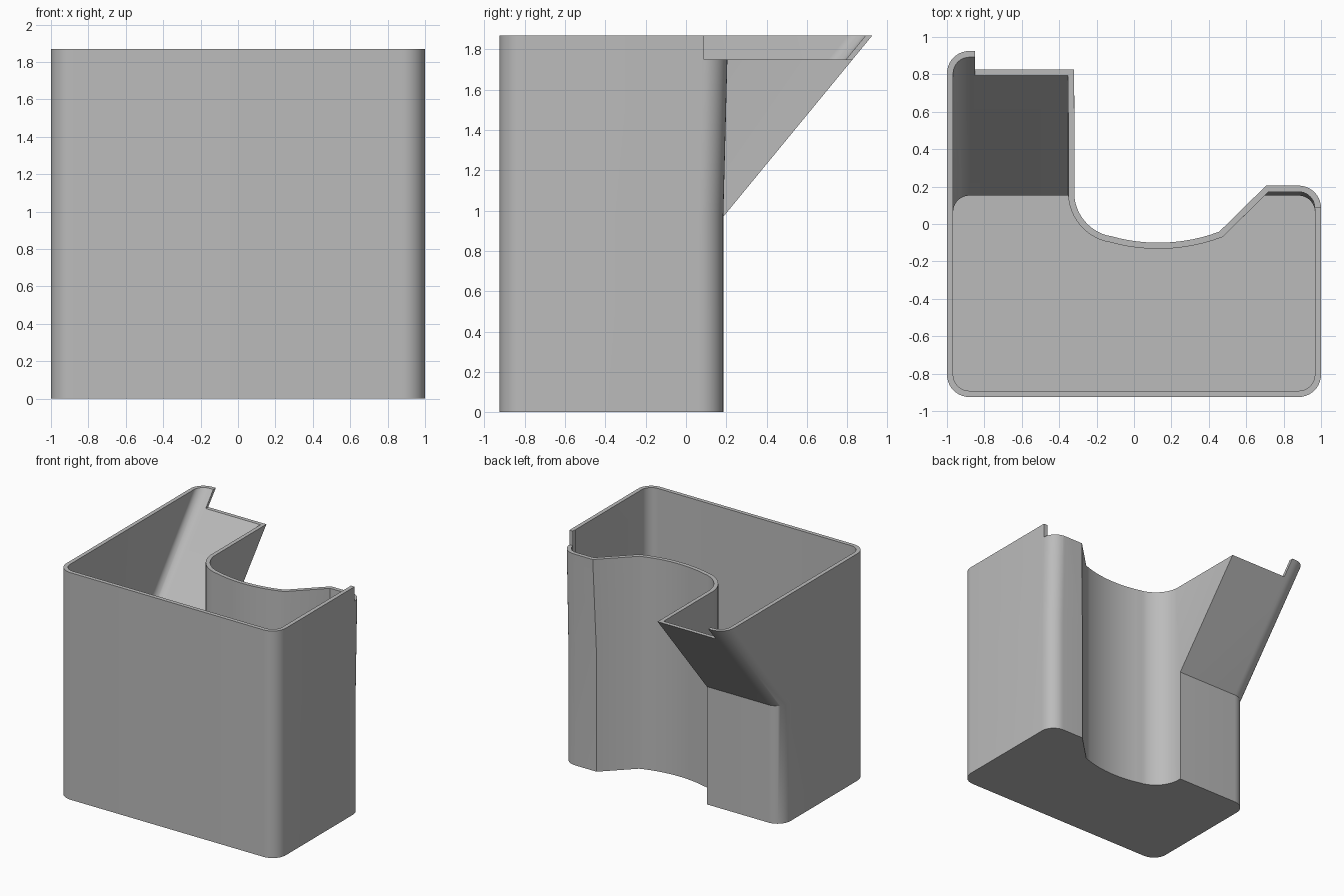
import bpy, bmesh, math
from mathutils import Vector

if "Cube" in bpy.data.objects:
    bpy.data.objects.remove(bpy.data.objects["Cube"])

WALL, KNEE, RIM, TOP = 0.033, 0.97, 1.75, 1.87


def arc(cx, cy, r, a0, a1, n):
    return [Vector((cx + r * math.cos(math.radians(a0 + (a1 - a0) * i / n)),
                    cy + r * math.sin(math.radians(a0 + (a1 - a0) * i / n))))
            for i in range(n + 1)]


def inset(pts, d):
    # mitred inward offset of a counter-clockwise outline
    out = []
    for i, p in enumerate(pts):
        a = (p - pts[i - 1]).normalized()
        b = (pts[(i + 1) % len(pts)] - p).normalized()
        na, nb = Vector((-a.y, a.x)), Vector((-b.y, b.x))
        out.append(p + (na + nb) * d / (1 + na.dot(nb)))
    return out


def lean(p, base, z):
    # chute at back left slopes outwards, back right tab flares slightly
    h = max(0, z - KNEE)
    if base.x < -0.3 and base.y > 0.06:
        if base.x < -0.33 or base.y > 0.17:
            return (p.x, p.y + h * 0.74 / 0.9, z)
    if base.x > 0.6 and base.y > 0.07:
        k = h * 0.026
        return (p.x + (k if base.x < 0.8 else 0), p.y + k, z)
    return (p.x, p.y, z)


def loft(name, pts, base, levels):
    bm = bmesh.new()
    rings = [[bm.verts.new(lean(p, b, z)) for p, b in zip(pts, base)] for z in levels]
    n = len(pts)
    for lo, hi in zip(rings, rings[1:]):
        for i in range(n):
            j = (i + 1) % n
            bm.faces.new((lo[i], lo[j], hi[j], hi[i]))
    bm.faces.new(rings[0][::-1])
    bm.faces.new(rings[-1])
    bmesh.ops.recalc_face_normals(bm, faces=bm.faces)
    me = bpy.data.meshes.new(name)
    bm.to_mesh(me)
    bm.free()
    ob = bpy.data.objects.new(name, me)
    bpy.context.collection.objects.link(ob)
    return ob


def box(name, x0, x1, y0, y1, z0, z1):
    pts = [Vector(c) for c in ((x0, y0), (x1, y0), (x1, y1), (x0, y1))]
    return loft(name, pts, [Vector((0, 0))] * 4, [z0, z1])


# Plan outline, counter-clockwise from the front left corner
outline = (arc(-0.88, -0.805, 0.12, 180, 270, 10)
           + arc(0.88, -0.805, 0.12, 270, 360, 10)
           + arc(0.88, 0.065, 0.12, 0, 90, 10)
           + [Vector((0.686, 0.185))]
           + arc(0.13, 0.83, 0.93, 290.5, 254, 12)
           + arc(-0.08, 0.17, 0.24, 254, 187, 10)
           + [Vector((-0.32, 0.185))]
           + arc(-0.88, 0.065, 0.12, 90, 180, 10))

# Bin body and the hollow inside it
body = loft("bin_body", outline, outline, [0, KNEE, TOP])
hollow = loft("hollow_cutter", inset(outline, WALL), outline, [0.035, KNEE, TOP + 0.1])

# Lowered rim along the back
cutters = [hollow,
           box("back_rim_cutter", -0.85, 0.9, -0.2, 1.3, RIM, 2.1),
           box("tab_rim_cutter", 0.8, 1.2, 0.09, 1.3, RIM, 2.1)]

bpy.context.view_layer.objects.active = body
body.select_set(True)
for c in cutters:
    mod = body.modifiers.new(c.name, 'BOOLEAN')
    mod.operation, mod.solver, mod.object = 'DIFFERENCE', 'EXACT', c
    bpy.ops.object.modifier_apply(modifier=mod.name)
for c in cutters:
    bpy.data.objects.remove(c)

# Plain grey plastic
mat = bpy.data.materials.new("grey_plastic")
mat.diffuse_color = (0.5, 0.5, 0.5, 1)
mat.use_nodes = True
mat.node_tree.nodes["Principled BSDF"].inputs["Base Color"].default_value = mat.diffuse_color
body.data.materials.clear()
body.data.materials.append(mat)
for p in body.data.polygons:
    p.material_index = 0
bpy.ops.object.shade_smooth_by_angle(angle=math.radians(30))
